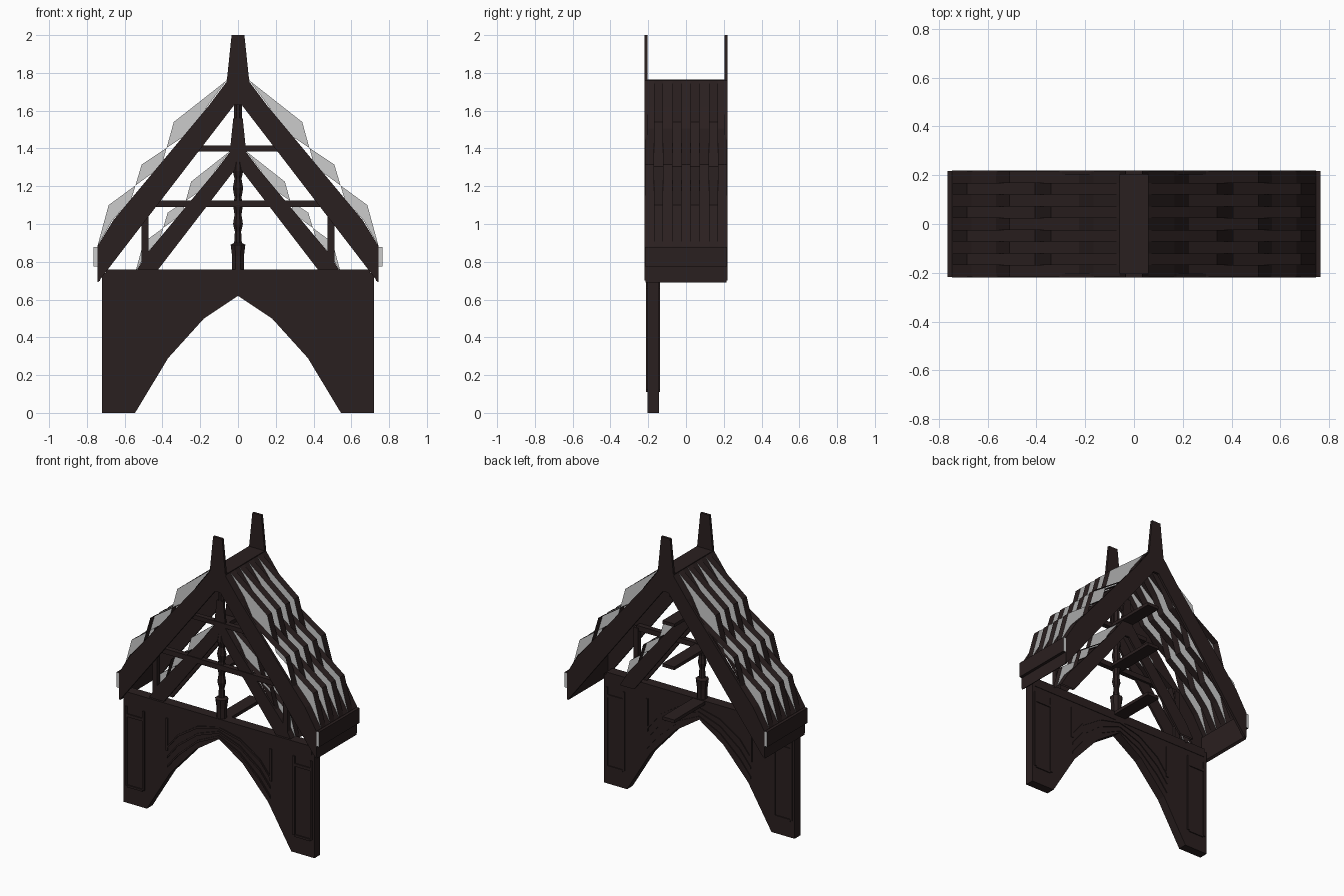
import bpy, bmesh, math
from mathutils import Vector

if "Cube" in bpy.data.objects:
    bpy.data.objects.remove(bpy.data.objects["Cube"])

def material(name, rgb):
    m = bpy.data.materials.new(name)
    m.diffuse_color = (*rgb, 1)
    m.use_nodes = True
    m.node_tree.nodes["Principled BSDF"].inputs["Base Color"].default_value = m.diffuse_color
    return m

WOOD = material("dark_wood", (0.023, 0.014, 0.014))
GREY = material("grey_edge", (0.55, 0.55, 0.55))

def finish(name, bm, floor=None):
    # optionally trim everything under a height
    if floor is not None:
        bmesh.ops.bisect_plane(bm, geom=bm.verts[:] + bm.edges[:] + bm.faces[:],
                               plane_co=(0, 0, floor), plane_no=(0, 0, -1), clear_outer=True)
    me = bpy.data.meshes.new(name)
    bm.to_mesh(me)
    bm.free()
    me.materials.append(WOOD)
    me.materials.append(GREY)
    bpy.context.collection.objects.link(bpy.data.objects.new(name, me))

def prisms(name, parts, grey_ends=False, mirror=False, floor=None):
    """parts: (outline in xz, y0, y1) extruded along y into one object"""
    bm = bmesh.new()
    for pts, y0, y1 in parts:
        for s in ((1, -1) if mirror else (1,)):
            lo = [bm.verts.new((s * x, y0, z)) for x, z in pts]
            hi = [bm.verts.new((s * x, y1, z)) for x, z in pts]
            for f in (bm.faces.new(lo), bm.faces.new(hi[::-1])):
                f.material_index = 1 if grey_ends else 0
            for i in range(len(pts)):
                j = (i + 1) % len(pts)
                bm.faces.new((lo[j], lo[i], hi[i], hi[j]))
    bmesh.ops.recalc_face_normals(bm, faces=bm.faces)
    finish(name, bm, floor)

def rect(x0, x1, z0, z1):
    return [(x0, z0), (x1, z0), (x1, z1), (x0, z1)]

def scaled(pts, k, dz):
    return [(x * k, z * k + dz) for x, z in pts]

# Half outlines shared by the main gable and the smaller inner gable
HIGH = [(0.06, 1.76), (0.34, 1.54), (0.405, 1.305), (0.685, 1.10), (0.745, 0.88)]
LOW = [(0.06, 1.76), (0.165, 1.62), (0.225, 1.505), (0.51, 1.315), (0.565, 1.13),
       (0.665, 1.02), (0.745, 0.88)]
BARGE = [(0, 1.77), (0.055, 1.76), (0.16, 1.62), (0.66, 1.02), (0.745, 0.88),
         (0.745, 0.70), (0.735, 0.70), (0.685, 0.765), (0.02, 1.63), (0, 1.63)]
FINIAL = [(-0.06, 1.75), (0.06, 1.75), (0.034, 2.0), (-0.034, 2.0)]

def height(pts, x):
    for (x0, z0), (x1, z1) in zip(pts, pts[1:]):
        if x <= x1:
            return z0 + (z1 - z0) * (x - x0) / (x1 - x0)
    return pts[-1][1]

def tile_roof(name, k, dz, y0, y1, columns, floor):
    """Thin sheet of alternating columns with grey walls between them"""
    gap = lambda x: height(HIGH, x) - height(LOW, x)
    xs = sorted({p[0] for p in HIGH + LOW})
    for a, b in list(zip(xs, xs[1:])):          # add the crossing points
        if gap(a) * gap(b) < -1e-9:
            xs.append(a + (b - a) * gap(a) / (gap(a) - gap(b)))
    xs.sort()
    bm = bmesh.new()
    w = (y1 - y0) / columns

    def face(corners, out, mat):
        f = bm.faces.new([bm.verts.new(c) for c in corners])
        f.normal_update()
        if f.normal.dot(Vector(out)) < 0:
            f.normal_flip()
        f.material_index = mat

    for s in (1, -1):
        P = lambda prof, x, y: (s * x * k, y, height(prof, x) * k + dz)
        for c in range(columns):
            prof, other = (HIGH, LOW) if c % 2 else (LOW, HIGH)
            ya, yb = y0 + c * w, y0 + (c + 1) * w
            for (a, _), (b, _) in zip(prof, prof[1:]):
                face((P(prof, a, ya), P(prof, b, ya), P(prof, b, yb), P(prof, a, yb)), (s, 0, 1), 0)
            if c == columns - 1:
                continue
            for a, b in zip(xs, xs[1:]):
                m = (a + b) / 2
                out = 1 if height(prof, m) > height(other, m) else -1
                face((P(prof, a, yb), P(prof, b, yb), P(other, b, yb), P(other, a, yb)), (0, out, 0), 1)
    bmesh.ops.remove_doubles(bm, verts=bm.verts, dist=1e-5)
    bmesh.ops.dissolve_degenerate(bm, edges=bm.edges, dist=1e-5)
    finish(name, bm, floor)

def gable(tag, k, dz, y0, y1, columns, ends, floor=None):
    tile_roof(tag + "_roof_tiles", k, dz, y0, y1, columns, floor)
    prisms(tag + "_ridge_cap", [(scaled(rect(-0.06, 0.06, 1.745, 1.765), k, dz), y0, y1)])
    prisms(tag + "_bargeboards", [(scaled(BARGE, k, dz), a, b) for a, b in ends],
           mirror=True, floor=floor)
    prisms(tag + "_finials", [(scaled(FINIAL, k, dz), a, b) for a, b in ends])

gable("main", 1, 0, -0.217, 0.217, 9, [(-0.22, -0.203), (0.203, 0.22)])
gable("inner", 0.73, 0.10, -0.19, -0.07, 3, [(-0.195, -0.18), (-0.08, -0.065)], 0.74)

# Eaves: fascia with grey ends and the board beneath
prisms("eave_fascia", [(rect(0.743, 0.765, 0.775, 0.877), -0.217, 0.217)], True, True)
prisms("eave_board", [([(0.745, 0.69), (0.745, 0.88), (0.73, 0.88), (0.73, 0.70)], -0.214, 0.214)],
       mirror=True)

# Arch wall
ARCH = [(0.0, 0.62), (0.18, 0.50), (0.37, 0.29), (0.545, 0.0)]
wall = [(-x, z) for x, z in ARCH[:0:-1]] + ARCH + [(0.72, 0), (0.72, 0.74), (-0.72, 0.74), (-0.72, 0)]
prisms("arch_wall", [(wall, -0.204, -0.143)])
prisms("tie_beam", [(rect(-0.70, 0.70, 0.70, 0.76), -0.21, -0.14)])

# Raised mouldings fanning out from the arch, front and back
def rib(d):
    pts = [(0.0, 0.62 + d * 0.5), (0.16, 0.54 + d * 0.8), (0.31, 0.40 + d * 1.1), (0.39, 0.30 + d * 1.1)]
    return pts + [(x, z + 0.015) for x, z in pts[::-1]]

for name, y0, y1 in (("front", -0.211, -0.195), ("back", -0.15, -0.137)):
    prisms(name + "_arch_mouldings", [(rib(d), y0, y1) for d in (0.02, 0.08, 0.14)], mirror=True)
    # pillar panel frames
    prisms(name + "_pillar_frames",
           [(rect(0.56, 0.575, 0.12, 0.66), y0, y1), (rect(0.69, 0.705, 0.12, 0.66), y0, y1),
            (rect(0.575, 0.69, 0.11, 0.125), y0, y1), (rect(0.575, 0.69, 0.59, 0.61), y0, y1),
            (rect(0.385, 0.40, 0.44, 0.66), y0, y1)], mirror=True)

# Collars and side posts of the front truss
prisms("collar_beams", [(rect(-0.49, 0.49, 1.09, 1.125), -0.20, -0.165),
                        (rect(-0.24, 0.24, 1.385, 1.415), -0.20, -0.165)])
prisms("side_posts", [(rect(0.475, 0.51, 0.75, 1.11), -0.195, -0.16)], mirror=True)

# Long boards running front to back under the ridge
prisms("centre_boards", [(rect(-0.045, 0.045, z, z + 0.022), -0.18, 0.19)
                         for z in (0.735, 1.097, 1.39)])

# Turned centre post
profile = [(0.034, 0.75), (0.034, 0.83), (0.042, 0.89), (0.022, 0.90), (0.018, 0.96),
           (0.028, 1.0), (0.02, 1.05), (0.028, 1.10), (0.02, 1.14), (0.03, 1.19),
           (0.02, 1.24), (0.03, 1.28), (0.022, 1.33), (0.022, 1.64)]
bm = bmesh.new()
angles = [(i + 0.5) * math.pi / 4 for i in range(8)]
rings = [[bm.verts.new((r * math.cos(a), -0.175 + r * math.sin(a), z)) for a in angles]
         for r, z in profile]
for lo, hi in zip(rings, rings[1:]):
    for i in range(8):
        j = (i + 1) % 8
        bm.faces.new((lo[i], lo[j], hi[j], hi[i]))
bm.faces.new(rings[0][::-1])
bm.faces.new(rings[-1])
finish("turned_post", bm)
